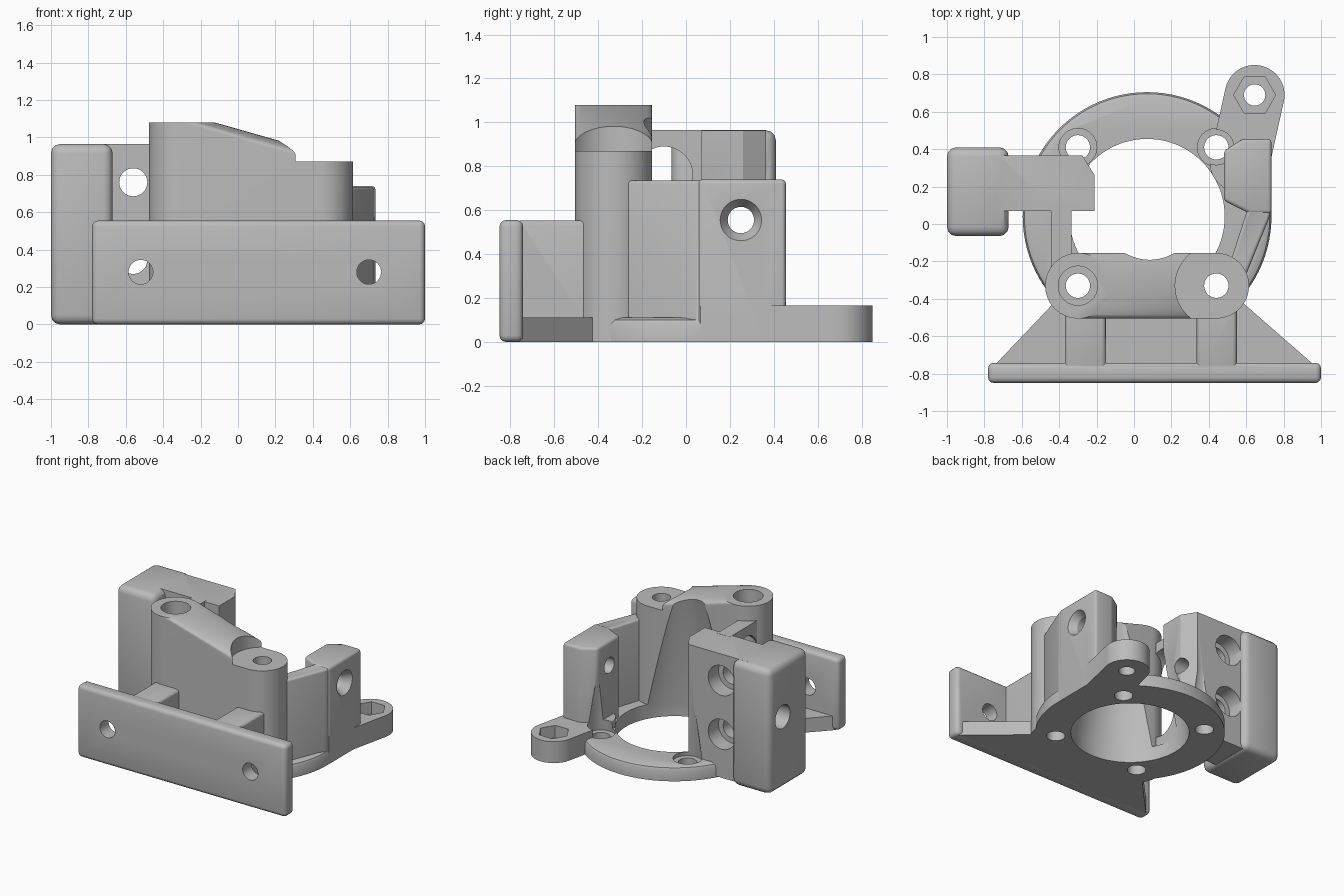
import bpy, bmesh, math
from math import cos, sin, pi

if "Cube" in bpy.data.objects:
    bpy.data.objects.remove(bpy.data.objects["Cube"])

grey = bpy.data.materials.new("plain_grey")
grey.use_nodes = True
COLOUR = (0.5, 0.5, 0.5, 1)
grey.diffuse_color = COLOUR
grey.node_tree.nodes["Principled BSDF"].inputs["Base Color"].default_value = COLOUR


def disc(x, y, z, r, axis="z", n=64):
    """Points of a circle about the given axis."""
    pts = []
    for i in range(n):
        a, b = r * cos(2 * pi * i / n), r * sin(2 * pi * i / n)
        pts.append({"x": (x, y + a, z + b), "y": (x + a, y, z + b), "z": (x + a, y + b, z)}[axis])
    return pts


def hull(name, points, bevel=0, segments=3, bevel_bottom=False):
    """Solid convex part around the points, with optional rounded edges."""
    bm = bmesh.new()
    for p in points:
        bm.verts.new(p)
    res = bmesh.ops.convex_hull(bm, input=bm.verts)
    spare = {v for v in res["geom_interior"] + res["geom_unused"] if isinstance(v, bmesh.types.BMVert)}
    bmesh.ops.delete(bm, geom=list(spare), context="VERTS")
    bmesh.ops.dissolve_limit(bm, angle_limit=0.002, verts=bm.verts, edges=bm.edges)
    if bevel:
        edges = [e for e in bm.edges if bevel_bottom or max(v.co.z for v in e.verts) > 0.01]
        bmesh.ops.bevel(bm, geom=edges, offset=bevel, segments=segments, profile=0.5,
                        affect="EDGES", clamp_overlap=True)
    bmesh.ops.recalc_face_normals(bm, faces=bm.faces)
    mesh = bpy.data.meshes.new(name)
    bm.to_mesh(mesh)
    bm.free()
    mesh.materials.append(grey)
    ob = bpy.data.objects.new(name, mesh)
    bpy.context.scene.collection.objects.link(ob)
    return ob


def prism(name, outline, z0, z1, **kw):
    return hull(name, [(x, y, z) for x, y in outline for z in (z0, z1)], **kw)


def box(name, x0, x1, y0, y1, z0, z1, **kw):
    return prism(name, [(x0, y0), (x1, y0), (x1, y1), (x0, y1)], z0, z1, **kw)


def combine(target, tool, operation):
    """Apply a boolean and remove the tool object."""
    tool.hide_render = True
    mod = target.modifiers.new(tool.name, "BOOLEAN")
    mod.operation, mod.solver, mod.object = operation, "EXACT", tool
    bpy.ops.object.select_all(action="DESELECT")
    bpy.context.view_layer.objects.active = target
    target.select_set(True)
    bpy.ops.object.modifier_apply(modifier=mod.name)
    bpy.data.objects.remove(tool)


CX, CY = 0.07, 0.04                    # ring centre
LEFT, RIGHT, FRONT, BACK = -0.3, 0.44, -0.33, 0.41   # screw positions
TAB = (0.645, 0.69)

# Base ring with a rounded upper rim
bracket = hull("bracket_body", [p for z, r in ((0, .665), (.08, .665), (.1, .656), (.11, .635))
                                for p in disc(CX, CY, z, r, n=96)])

# Web between post and clamp arm, with an arched window
web = box("web", -0.445, -0.335, -0.3, 0.1, 0.02, 0.965)
window = hull("window_cut", [p for x in (-0.6, -0.2) for z in (0.32, 0.76)
                             for p in disc(x, -0.1, z, 0.13, "x")])
combine(web, window, "DIFFERENCE")

# Double post: two screw columns joined by a sloping top
post = hull("double_post", [p for x, top in ((LEFT, 1.08), (RIGHT, 0.87)) for z in (0, top)
                            for p in disc(x, FRONT, z, 0.175)])
seat = hull("screw_seat_cut", [p for z in (0.87, 1.3) for p in disc(RIGHT, FRONT, z, 0.22)])
combine(post, seat, "DIFFERENCE")

parts = [
    web, post,
    # Front mounting plate, its floor gusset and two ribs
    box("front_plate", -0.78, 1, -0.85, -0.742, 0, 0.555, bevel=0.03, bevel_bottom=True),
    prism("floor_gusset", [(-0.75, -0.76), (0.97, -0.76), (0.56, -0.51), (0.5, -0.35),
                           (-0.36, -0.35), (-0.37, -0.51)], 0, 0.11),
    box("left_rib", -0.37, -0.15, -0.78, -0.4, 0, 0.553, bevel=0.025),
    box("right_rib", 0.335, 0.55, -0.78, -0.4, 0, 0.553, bevel=0.025),
    # Clamp block and arm
    box("clamp_block", -1, -0.67, -0.065, 0.41, 0, 0.965, bevel=0.05, bevel_bottom=True),
    prism("clamp_arm", [(-0.8, 0.07), (-0.21, 0.07), (-0.21, 0.26), (-0.275, 0.365),
                        (-0.8, 0.365)], 0.01, 0.964),
    # Side tower and the wall that ties it to the post
    prism("side_tower", [(0.48, 0.125), (0.62, 0.055), (0.735, 0.055), (0.735, 0.455),
                         (0.58, 0.455), (0.48, 0.39)], 0, 0.74, bevel=0.02),
    prism("side_wall", [(0.61, 0.09), (0.73, 0.09), (0.725, 0.04), (0.6, -0.27),
                        (0.5, -0.25)], 0.01, 0.735, bevel=0.015),
    # Tab for a nut
    hull("nut_tab", [p for x, y in (TAB, (0.565, 0.33)) for z in (0, 0.165)
                     for p in disc(x, y, z, 0.16)]),
]
for part in parts:
    combine(bracket, part, "UNION")


def hole(x, y, z, r, axis, end, r_end=None):
    """Round cut from a point along an axis to the end coordinate."""
    stop = {"x": (end, y, z), "y": (x, end, z), "z": (x, y, end)}[axis]
    return hull("hole_cut", disc(x, y, z, r, axis, 40) + disc(*stop, r_end or r, axis, 40))


# Tapered central bore
cuts = [hull("bore_cut", [p for z, r in ((-0.1, .415), (.11, .415), (1.0, .232), (1.2, .191))
                          for p in disc(CX, CY, z, r, n=96)])]
# Screw holes, with tapered head recesses over the rear pair
for x in (LEFT, RIGHT):
    cuts += [hole(x, FRONT, -0.1, 0.065, "z", 1.3), hole(x, BACK, -0.1, 0.065, "z", 0.2),
             hole(x, BACK, 0.08, 0.105, "z", 0.65, 0.03)]
cuts.append(hole(LEFT, FRONT, 0.8, 0.105, "z", 1.3))
# Plate holes
cuts += [hole(x, -0.95, 0.28, 0.065, "y", -0.7) for x in (-0.52, 0.7)]
# Clamp arm holes, wider at the back
for z in (0.345, 0.76):
    cuts += [hole(-0.56, -0.05, z, 0.075, "y", 0.5), hole(-0.56, 0.24, z, 0.115, "y", 0.5)]
# Cross bolt through block, arm and tower, with a countersink
cuts += [hole(-1.1, 0.25, 0.555, 0.06, "x", 0.9), hole(-1.1, 0.25, 0.555, 0.09, "x", -0.85),
         hole(0.68, 0.25, 0.555, 0.06, "x", 0.76, 0.11)]
# Tab hole and hexagonal nut pocket
cuts += [hole(*TAB, -0.1, 0.057, "z", 0.3),
         hull("nut_pocket_cut", [p for z in (0.07, 0.3) for p in disc(*TAB, z, 0.112, n=6)])]
for cut in cuts:
    combine(bracket, cut, "DIFFERENCE")

# Smooth curved faces, keep edges crisp
bpy.ops.object.select_all(action="DESELECT")
bracket.select_set(True)
bpy.context.view_layer.objects.active = bracket
bpy.ops.object.shade_smooth_by_angle(angle=math.radians(30))
